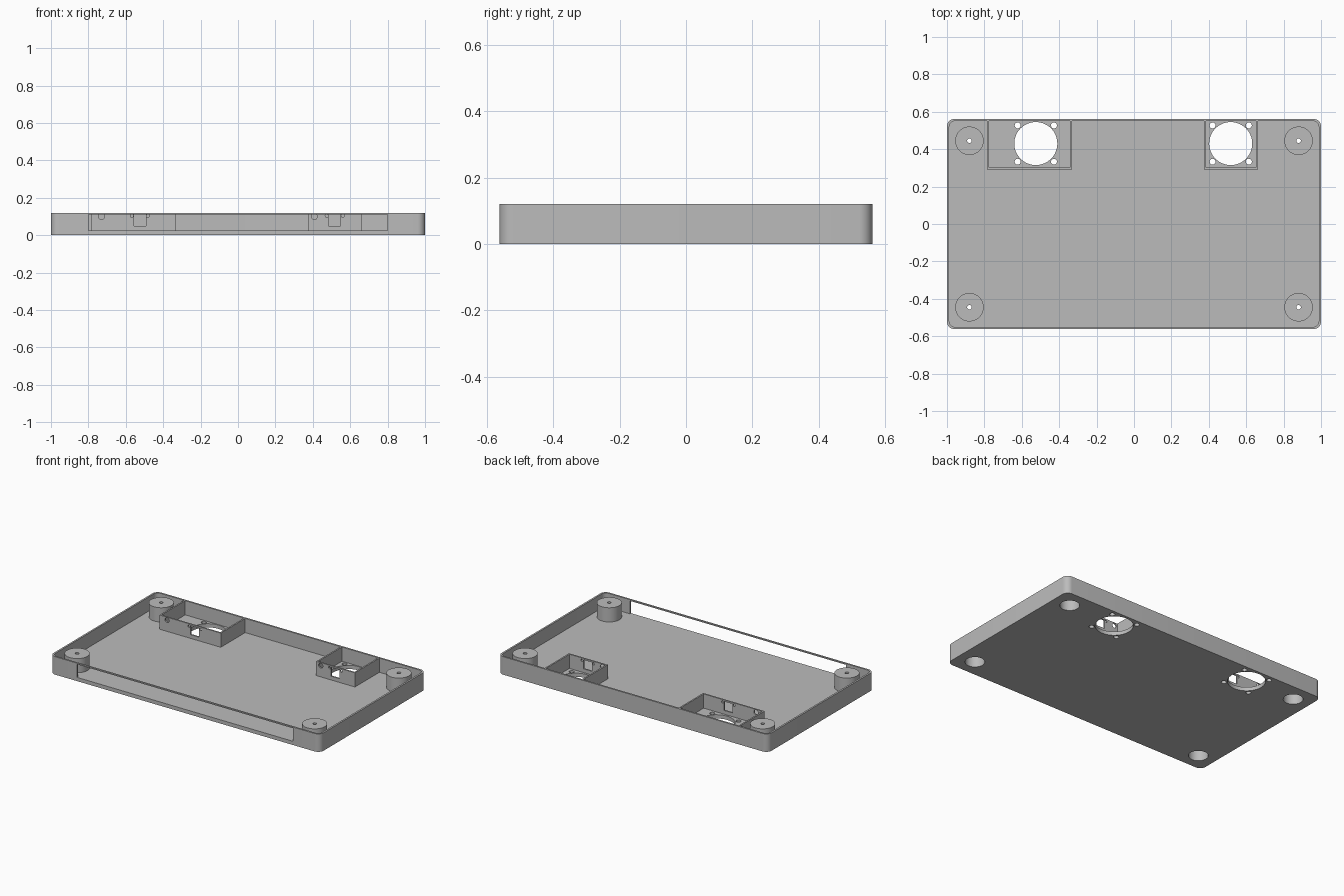
import bpy, bmesh, math
from mathutils import Matrix, Vector

cube = bpy.data.objects.get("Cube")
if cube:
    bpy.data.objects.remove(cube, do_unlink=True)

grey = bpy.data.materials.new("plain_grey")
grey.use_nodes = True
grey.diffuse_color = (0.5, 0.5, 0.5, 1)
grey.node_tree.nodes["Principled BSDF"].inputs["Base Color"].default_value = (0.5, 0.5, 0.5, 1)

HX, HY, TOP = 1.0, 0.562, 0.12
FLOOR, WALL = 0.025, 0.012


def finish(name, bm):
    bmesh.ops.recalc_face_normals(bm, faces=bm.faces)
    mesh = bpy.data.meshes.new(name)
    bm.to_mesh(mesh)
    bm.free()
    mesh.materials.append(grey)
    obj = bpy.data.objects.new(name, mesh)
    bpy.context.collection.objects.link(obj)
    return obj


def block(name, x0, x1, y0, y1, z0, z1):
    bm = bmesh.new()
    size = Vector((x1 - x0, y1 - y0, z1 - z0))
    mid = Vector((x0 + x1, y0 + y1, z0 + z1)) / 2
    bmesh.ops.create_cube(bm, size=1, matrix=Matrix.Translation(mid) @ Matrix.Diagonal(size).to_4x4())
    return finish(name, bm)


def cylinder(name, centre, radius, depth, axis="Z", sides=48):
    bm = bmesh.new()
    turn = Matrix.Rotation(math.pi / 2, 4, "X") if axis == "Y" else Matrix()
    bmesh.ops.create_cone(bm, cap_ends=True, segments=sides, radius1=radius, radius2=radius,
                          depth=depth, matrix=Matrix.Translation(centre) @ turn)
    return finish(name, bm)


def rounded_slab(name, hx, hy, r, z0, z1, steps=8):
    bm = bmesh.new()
    ring = []
    for q, (sx, sy) in enumerate([(1, 1), (-1, 1), (-1, -1), (1, -1)]):
        for i in range(steps + 1):
            a = (q + i / steps) * math.pi / 2
            ring.append(bm.verts.new((sx * (hx - r) + r * math.cos(a),
                                      sy * (hy - r) + r * math.sin(a), z0)))
    face = bm.faces.new(ring)
    up = bmesh.ops.extrude_face_region(bm, geom=[face])
    verts = [v for v in up["geom"] if isinstance(v, bmesh.types.BMVert)]
    bmesh.ops.translate(bm, verts=verts, vec=(0, 0, z1 - z0))
    return finish(name, bm)


def cut(target, cutters):
    """Subtract each cutter from the target, then delete it."""
    bpy.context.view_layer.objects.active = target
    for c in cutters:
        c.hide_render = True
        mod = target.modifiers.new("cut", "BOOLEAN")
        mod.operation, mod.solver, mod.object = "DIFFERENCE", "EXACT", c
        bpy.ops.object.modifier_apply(modifier=mod.name)
        bpy.data.objects.remove(c, do_unlink=True)


def smooth(obj):
    bpy.ops.object.select_all(action="DESELECT")
    obj.select_set(True)
    bpy.context.view_layer.objects.active = obj
    bpy.ops.object.shade_smooth_by_angle(angle=math.radians(30))


# Tray shell with a long slot in the front wall
tray = rounded_slab("tray", HX, HY, 0.04, 0, TOP)
cuts = [rounded_slab("cavity", HX - WALL, HY - WALL, 0.03, FLOOR, TOP + 0.1),
        block("front_slot", -0.8, 0.8, -HY - 0.1, -HY + 0.05, FLOOR, 0.112)]

# Hollow corner posts, open underneath, with a screw hole on top
POST_R, BORE_R = 0.076, 0.06
for sx, side in ((-1, "right"), (1, "left")):
    for sy, end in ((-1, "front"), (1, "back")):
        x, y = sx * 0.88, sy * 0.445
        post = cylinder(f"{end}_{side}_post", (x, y, (0.02 + TOP) / 2), POST_R, TOP - 0.02)
        cut(post, [cylinder("bore", (x, y, 0.05), BORE_R, 0.11),
                   cylinder("screw_hole", (x, y, 0.1), 0.012, 0.1, sides=24)])
        smooth(post)
        cuts.append(cylinder("floor_bore", (x, y, 0), BORE_R, 0.1))

# Fan compartments against the back wall
FAN_Y, BOX_Y = 0.43, 0.292
for side, x0, x1, fan_x, cable_x in (("right", -0.786, -0.332, -0.525, -0.73),
                                     ("left", 0.375, 0.662, 0.517, 0.408)):
    box = block(f"{side}_fan_compartment", x0, x1, BOX_Y, HY - WALL + 0.001, 0.02, TOP)
    mid_y = BOX_Y + WALL / 2
    holes = [block("inside", x0 + 0.01, x1 - 0.01, BOX_Y + 0.01, HY + 0.1, -0.1, TOP + 0.1),
             block("window", fan_x - 0.032, fan_x + 0.032, BOX_Y - 0.05, BOX_Y + 0.05, 0.05, 0.11),
             cylinder("cable_hole", (cable_x, mid_y, 0.1), 0.016, 0.1, "Y", 24)]
    for s in (-1, 1):
        holes.append(cylinder("pin_hole", (fan_x + s * 0.043, mid_y, 0.104), 0.008, 0.1, "Y", 16))
    cut(box, holes)
    smooth(box)
    # Fan opening and its four screw holes through the floor
    cuts.append(cylinder("fan_opening", (fan_x, FAN_Y, 0), 0.115, 0.1, sides=64))
    for sx in (-1, 1):
        for sy in (-1, 1):
            cuts.append(cylinder("fan_screw", (fan_x + sx * 0.097, FAN_Y + sy * 0.097, 0),
                                 0.016, 0.1, sides=24))

cut(tray, cuts)
smooth(tray)
